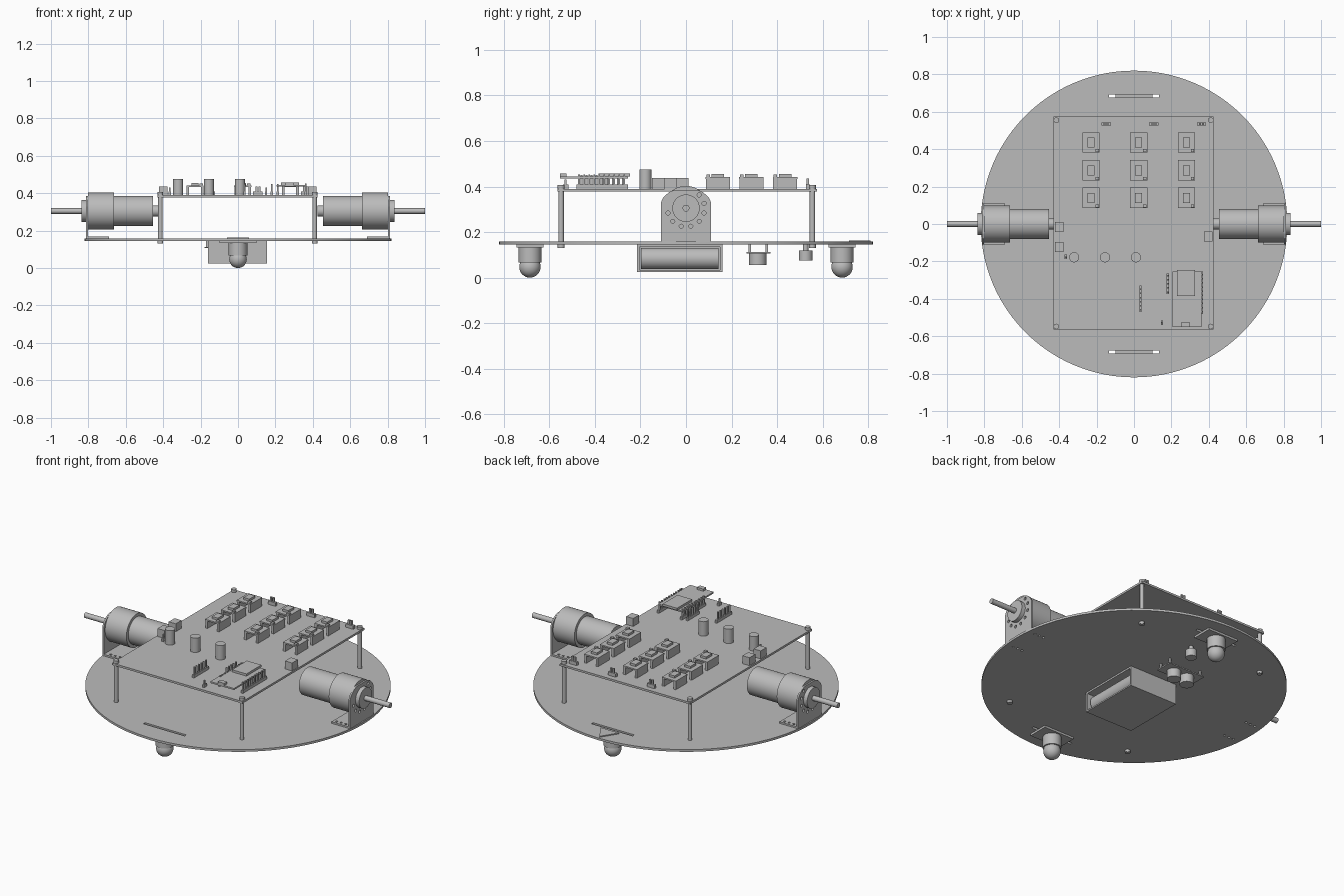
import bpy, bmesh, math
from mathutils import Matrix, Vector

cube = bpy.data.objects.get("Cube")
if cube:
    bpy.data.objects.remove(cube)

grey = bpy.data.materials.new("plain grey")
grey.use_nodes = True
colour = (0.5, 0.5, 0.5, 1)
grey.diffuse_color = colour
grey.node_tree.nodes["Principled BSDF"].inputs["Base Color"].default_value = colour


def finish(name, bm, smooth=False):
    """Turn a bmesh into a named grey object, round faces smooth and edges sharp."""
    bmesh.ops.recalc_face_normals(bm, faces=bm.faces)
    for f in bm.faces:
        f.smooth = smooth
    for e in bm.edges:
        e.smooth = e.calc_face_angle(3) < 0.6
    me = bpy.data.meshes.new(name)
    bm.to_mesh(me)
    bm.free()
    me.materials.append(grey)
    ob = bpy.data.objects.new(name, me)
    bpy.context.scene.collection.objects.link(ob)
    return ob


def add_box(bm, x, y, z):
    """Box from (low, high) pairs."""
    spans = [(b - a, (a + b) / 2) for a, b in (x, y, z)]
    m = Matrix.Translation([s[1] for s in spans]) @ Matrix.Diagonal([s[0] for s in spans] + [1])
    bmesh.ops.create_cube(bm, size=1, matrix=m)


def add_cyl(bm, centre, r, length, axis="Z", n=32):
    turn = {"X": Matrix.Rotation(math.pi / 2, 4, "Y"),
            "Y": Matrix.Rotation(math.pi / 2, 4, "X"), "Z": Matrix()}[axis]
    bmesh.ops.create_cone(bm, cap_ends=True, segments=n, radius1=r, radius2=r,
                          depth=length, matrix=Matrix.Translation(centre) @ turn)


def boxes(name, *parts):
    bm = bmesh.new()
    for p in parts:
        add_box(bm, *p)
    return finish(name, bm)


def cyl(name, *args, **kw):
    bm = bmesh.new()
    add_cyl(bm, *args, **kw)
    return finish(name, bm, True)


def prism(name, points, thickness):
    """Extrude a flat outline along a vector."""
    bm = bmesh.new()
    face = bm.faces.new([bm.verts.new(p) for p in points])
    out = bmesh.ops.extrude_face_region(bm, geom=[face])["geom"]
    bmesh.ops.translate(bm, vec=thickness, verts=[v for v in out if isinstance(v, bmesh.types.BMVert)])
    return finish(name, bm)


def cut(ob, bm):
    cutter = finish(ob.name + "_cutter", bm)
    cutter.hide_render = True
    cutter.hide_viewport = True
    cutter.display_type = "WIRE"
    mod = ob.modifiers.new("holes", "BOOLEAN")
    mod.operation, mod.solver, mod.object = "DIFFERENCE", "EXACT", cutter


def near(c, half):
    return (c - half, c + half)


LOW, DECK, BOARD, AXLE = 0.145, 0.158, 0.39, 0.305


def foot_holes(bm, s):
    for x in (0.71, 0.74, 0.77):
        for y in (-0.09, 0.09):
            add_cyl(bm, (s * x, y, 0.16), 0.007, 0.1, n=12)


# Round base plate with caster slots and bracket holes
base = cyl("base_plate", (0, 0, (LOW + DECK) / 2), 0.82, DECK - LOW, n=96)
holes = bmesh.new()
for s in (-1, 1):
    add_box(holes, near(0, 0.135), near(s * 0.685, 0.008), (0.1, 0.2))
    foot_holes(holes, s)
cut(base, holes)
prism("direction_mark", [(-0.06, 0.715, DECK), (0.06, 0.715, DECK), (0, 0.81, DECK)], (0, 0, 0.006))

# Ball casters
for s, end in ((-1, "front"), (1, "back")):
    y = s * 0.685
    boxes(end + "_caster_plate", (near(0, 0.1), near(y, 0.06), (0.133, LOW)))
    cyl(end + "_caster_housing", (0, y, 0.1), 0.05, 0.066)
    bm = bmesh.new()
    bmesh.ops.create_uvsphere(bm, u_segments=32, v_segments=16, radius=0.047,
                              matrix=Matrix.Translation((0, y, 0.047)))
    finish(end + "_caster_ball", bm, True)

# Drive motors with L brackets
profile = [(0.425, 0), (0.425, 0.03), (0.455, 0.03), (0.455, 0.08), (0.663, 0.08), (0.663, 0.098),
           (0.802, 0.098), (0.802, 0.06), (0.836, 0.06), (0.836, 0.015), (1, 0.015), (1, 0)]
outline = [(-0.11, DECK), (-0.11, 0.33), (-0.1, 0.352), (-0.075, 0.375), (-0.05, 0.385)]
outline += [(-y, z) for y, z in reversed(outline)]
for s, side in ((-1, "right"), (1, "left")):
    bm = bmesh.new()
    verts = [bm.verts.new((s * x, 0, AXLE + r)) for x, r in profile]
    edges = [bm.edges.new(p) for p in zip(verts, verts[1:])]
    bmesh.ops.spin(bm, geom=verts + edges, cent=(0, 0, AXLE), axis=(1, 0, 0),
                   angle=math.tau, steps=40, use_duplicate=False)
    bmesh.ops.remove_doubles(bm, verts=bm.verts, dist=1e-5)
    finish(side + "_motor", bm, True)
    bracket = prism(side + "_bracket", [(s * 0.802, y, z) for y, z in outline], (s * 0.01, 0, 0))
    holes = bmesh.new()
    for k in range(-6, 2):
        a = math.radians(15 + 30 * k)
        add_cyl(holes, (s * 0.807, 0.082 * math.cos(a), AXLE + 0.082 * math.sin(a)), 0.009, 0.03, "X", 12)
    cut(bracket, holes)
    foot = boxes(side + "_bracket_foot", (sorted((s * 0.69, s * 0.802)), near(0, 0.11), (DECK, 0.168)))
    holes = bmesh.new()
    foot_holes(holes, s)
    cut(foot, holes)

# Circuit board on four standoffs
boxes("circuit_board", ((-0.43, 0.425), (-0.565, 0.575), (0.378, BOARD)))
bm = bmesh.new()
for x in (-0.415, 0.41):
    for y in (-0.548, 0.555):
        add_cyl(bm, (x, y, 0.265), 0.012, 0.27, n=16)
        add_cyl(bm, (x, y, 0.398), 0.015, 0.016, n=16)
        add_cyl(bm, (x, y, 0.138), 0.015, 0.014, n=16)
finish("standoffs", bm, True)

# Battery holder open on the left side, with cells inside
X, Y = (-0.16, 0.155), (-0.215, 0.16)
boxes("battery_holder", (X, Y, (0.025, 0.033)), (X, Y, (0.135, LOW)),
      (X, (Y[0], -0.205), (0.033, 0.135)), (X, (0.15, Y[1]), (0.033, 0.135)),
      ((X[0], -0.15), (-0.205, 0.15), (0.033, 0.135)))
for i in range(3):
    cyl("battery_cell", (-0.1 + 0.097 * i, -0.027, 0.084), 0.047, 0.34, "Y")

# Sensors under the base
boxes("range_sensor_board", ((-0.18, 0.06), (0.265, 0.37), (0.106, 0.113)),
      *[(near(x, 0.006), near(y, 0.006), (0.113, LOW)) for x in (-0.165, 0.045) for y in (0.28, 0.355)])
for x in (-0.105, -0.015):
    cyl("range_sensor_eye", (x, 0.315, 0.081), 0.038, 0.05)
cyl("floor_sensor", (0.04, 0.525, 0.098), 0.03, 0.044)
cyl("floor_sensor_stem", (0.04, 0.525, 0.132), 0.012, 0.026, n=16)

# Nine driver modules: two headers, a small board, chip and trimmer
for x in (-0.23, 0.025, 0.28):
    for y in (0.14, 0.287, 0.435):
        boxes("driver_module",
              (near(x - 0.038, 0.007), near(y, 0.053), (BOARD, 0.434)),
              (near(x + 0.038, 0.007), near(y, 0.053), (BOARD, 0.434)),
              (near(x, 0.046), near(y, 0.054), (0.434, 0.442)),
              (near(x, 0.019), near(y, 0.027), (0.442, 0.455)),
              (near(x + 0.033, 0.009), near(y - 0.043, 0.008), (0.442, 0.452)))
    boxes("motor_plug", (near(x - 0.025 + 0.106, 0.025), near(0.535, 0.008), (BOARD, 0.41)),
          (near(x + 0.073, 0.005), near(0.535, 0.005), (0.41, 0.435)),
          (near(x + 0.089, 0.005), near(0.535, 0.005), (0.41, 0.435)))

# Capacitors and screw terminals
for x in (-0.32, -0.155, 0.01):
    cyl("capacitor", (x, -0.178, 0.432), 0.027, 0.086)
for x, y in ((-0.4, -0.017), (-0.4, -0.122), (0.397, -0.067)):
    boxes("screw_terminal", (near(x, 0.023), near(y, 0.027), (BOARD, 0.437)))


def pin_row(name, x, low, high, base, top, step=0.022):
    """Header strip with a row of upright pins."""
    n = round((high - low) / step)
    pins = [(near(x, 0.004), near(low + step * (i + 0.5), 0.004), (base, top)) for i in range(n)]
    boxes(name, (near(x, 0.006), (low, high), (base, base + 0.018)), *pins)


pin_row("middle_header", 0.035, -0.47, -0.33, BOARD, 0.45)
pin_row("side_header", 0.18, -0.375, -0.265, BOARD, 0.45)
pin_row("single_pin", 0.15, -0.54, -0.515, BOARD, 0.43)
pin_row("jumper_pin", -0.365, -0.188, -0.164, BOARD, 0.43)

# Controller board on tall pins, with shielded chip and socket
boxes("controller_board", ((0.205, 0.36), (-0.552, -0.255), (0.436, 0.445)),
      ((0.23, 0.325), (-0.385, -0.245), (0.445, 0.458)),
      (near(0.275, 0.021), (-0.552, -0.525), (0.445, 0.458)))
pin_row("controller_header_left", 0.362, -0.48, -0.255, BOARD, 0.452)
pin_row("controller_header_right", 0.212, -0.48, -0.255, BOARD, 0.45)
